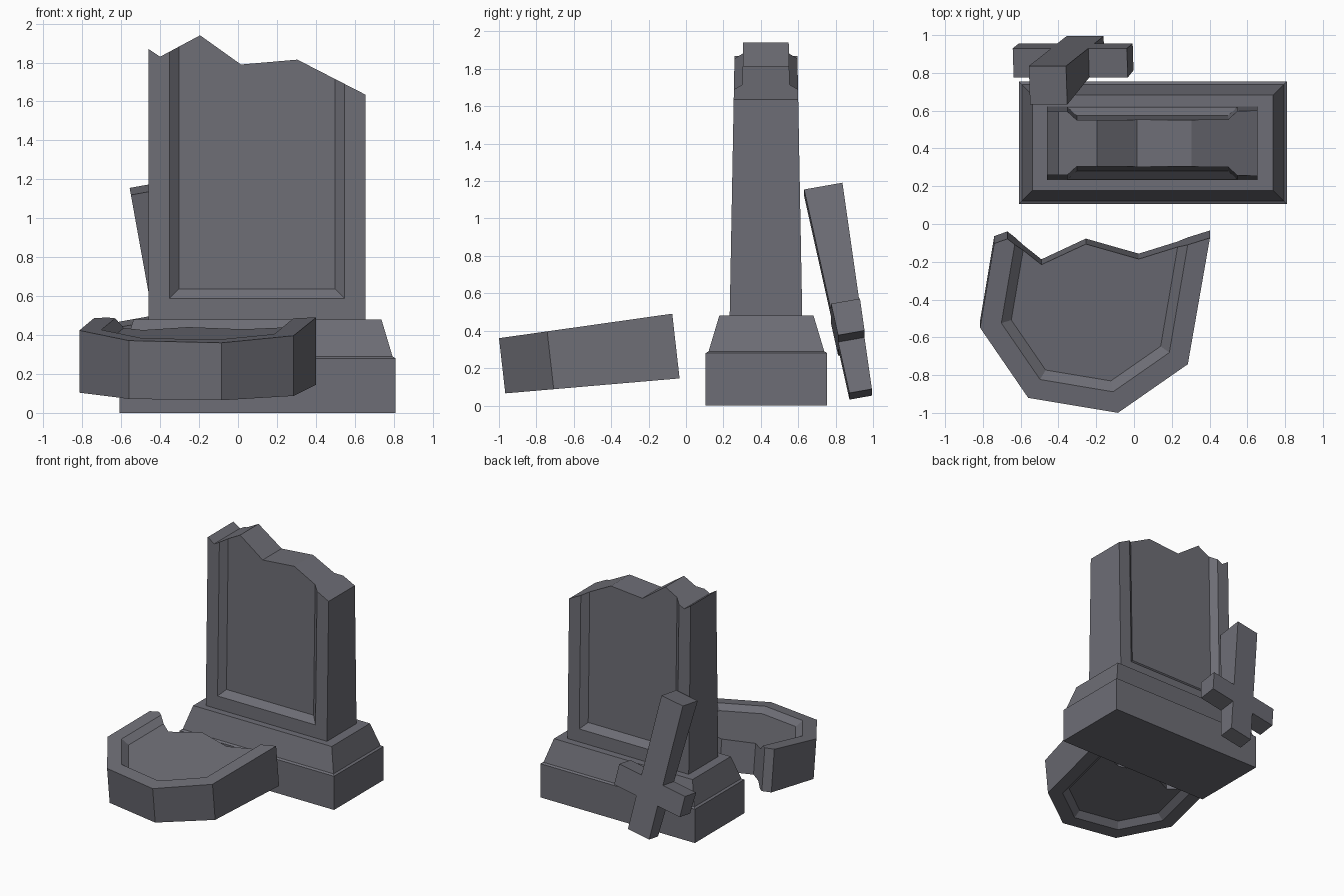
import bpy, bmesh
from mathutils import Vector, Matrix

old = bpy.data.objects.get("Cube")
if old:
    bpy.data.objects.remove(old, do_unlink=True)

stone = bpy.data.materials.new("grey_stone")
stone.use_nodes = True
colour = (0.155, 0.155, 0.18, 1)
stone.diffuse_color = colour
bsdf = stone.node_tree.nodes["Principled BSDF"]
bsdf.inputs["Base Color"].default_value = colour
bsdf.inputs["Roughness"].default_value = 0.9


def loft(name, rings, frame=Matrix()):
    """Closed solid through a stack of matching rings."""
    bm = bmesh.new()
    loops = [[bm.verts.new(frame @ Vector(p)) for p in ring] for ring in rings]
    for a, b in zip(loops, loops[1:]):
        for i in range(len(a)):
            j = (i + 1) % len(a)
            bm.faces.new((a[i], a[j], b[j], b[i]))
    bm.faces.new(loops[0])
    bm.faces.new(loops[-1])
    bmesh.ops.recalc_face_normals(bm, faces=bm.faces)
    mesh = bpy.data.meshes.new(name)
    bm.to_mesh(mesh)
    bm.free()
    mesh.materials.append(stone)
    obj = bpy.data.objects.new(name, mesh)
    bpy.context.collection.objects.link(obj)
    return obj


def frame_from(origin, u, v):
    """Slab frame: u across, v along, w through the thickness."""
    u, v = Vector(u).normalized(), Vector(v).normalized()
    m = Matrix((u, v, u.cross(v))).transposed().to_4x4()
    m.translation = origin
    return m


def inset(path, d):
    """Offset an open path to its left with mitred corners."""
    pts = [Vector(p) for p in path]
    dirs = [(b - a).normalized() for a, b in zip(pts, pts[1:])]
    normals = [Vector((-t.y, t.x)) for t in dirs]
    out = []
    for i, p in enumerate(pts):
        n0, n1 = normals[max(i - 1, 0)], normals[min(i, len(normals) - 1)]
        out.append(p + (n0 + n1) * d / (1 + n0.dot(n1)))
    return out


def tapered_slab(name, outline, half, slope, frame):
    """Outline given a thickness that changes evenly along v."""
    rings = [[(u, v, s * (half + slope * v)) for u, v in outline] for s in (-1, 1)]
    return loft(name, rings, frame)


def carve_panels(obj, path, half, slope, frame):
    """Sink a bevelled panel into both broad faces."""
    cutters = []
    for s in (-1, 1):
        rings = [[(p.x, p.y, s * (half + slope * p.y - depth)) for p in inset(path, d)]
                 for d, depth in ((0.057, -0.045), (0.157, 0.045))]
        cutter = loft("panel_cutter", rings, frame)
        cutter.hide_render = True
        cutters.append(cutter)
        mod = obj.modifiers.new("panel", "BOOLEAN")
        mod.operation, mod.solver, mod.object = "DIFFERENCE", "EXACT", cutter
    bpy.context.view_layer.update()
    mesh = bpy.data.meshes.new_from_object(
        obj.evaluated_get(bpy.context.evaluated_depsgraph_get()))
    obj.modifiers.clear()
    obj.data = mesh
    for cutter in cutters:
        bpy.data.objects.remove(cutter, do_unlink=True)


# Stepped plinth
rings = []
for d, z in ((0, 0), (0, 0.28), (0.016, 0.29), (0.073, 0.48)):
    x0, x1, y0, y1 = -0.61 + d, 0.81 - d, 0.105 + d, 0.755 - d
    rings.append([(x0, y0, z), (x1, y0, z), (x1, y1, z), (x0, y1, z)])
loft("plinth", rings)

# Standing slab, broken off at the top
left, right, foot = -0.46, 0.655, 0.48
upright = frame_from((0, 0.4275, 0), (1, 0, 0), (0, 0, 1))
broken_top = [(right, 1.635), (0.305, 1.815), (0.015, 1.79),
              (-0.195, 1.94), (-0.4, 1.83), (left, 1.87)]
slab = tapered_slab("standing_slab", [(left, foot), (right, foot)] + broken_top,
                    0.203, -0.0187, upright)
carve_panels(slab, [(left, 2.2), (left, foot), (right, foot), (right, 2.2)],
             0.203, -0.0187, upright)

# Fallen arched top, resting at a slant
lying = frame_from((0, -0.983, 0.2125), (1, 0, 0), (0, 1, 0.1135))
arch = [(-0.815, 0.455), (-0.56, 0.08), (-0.085, 0), (0.285, 0.26)]
broken_edge = [(0.402, 0.935), (0.025, 0.817), (-0.255, 0.897),
               (-0.49, 0.787), (-0.67, 0.93), (-0.74, 0.905)]
top = tapered_slab("fallen_top", arch + broken_edge, 0.1485, 0.0274, lying)
carve_panels(top, [(-0.689, 1.2)] + arch + [(0.444, 1.2)], 0.1485, 0.0274, lying)

# Upturned cross leaning on the back
lean = frame_from((-0.2575, 0.934, 0.06), (1, 0, 0.18), (-0.1975, -0.2, 1.095))
half_cross = [(0.1, 0), (0.1, 0.283), (0.307, 0.283),
              (0.307, 0.458), (0.1, 0.458), (0.1, 1.131)]
cross = half_cross + [(-u, v) for u, v in reversed(half_cross)]
tapered_slab("leaning_cross", cross, 0.061, 0.038, lean)
